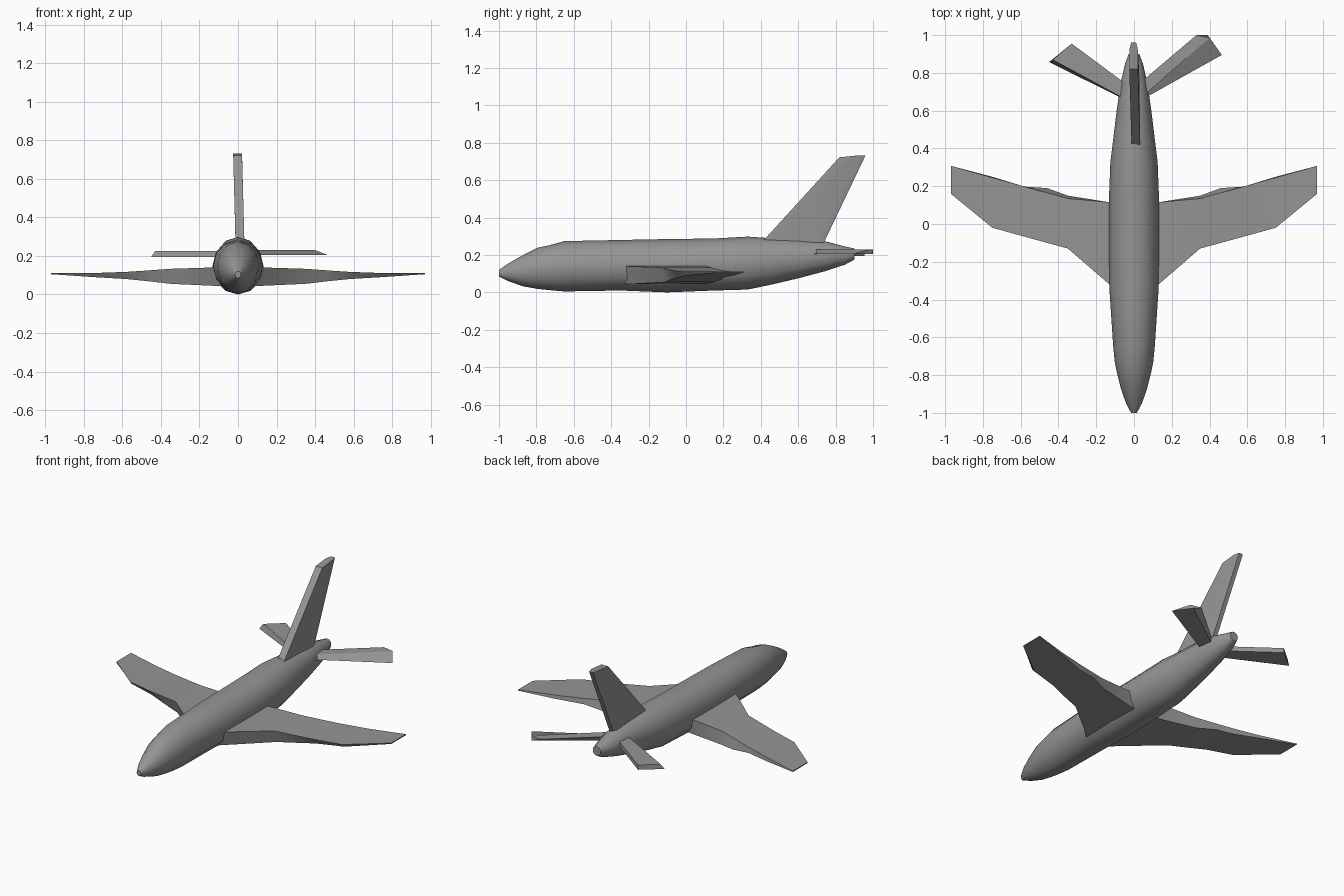
import bpy, bmesh, math
from mathutils import Vector

cube = bpy.data.objects.get("Cube")
if cube:
    bpy.data.objects.remove(cube, do_unlink=True)

grey = bpy.data.materials.new("plain grey")
grey.use_nodes = True
color = (0.3, 0.3, 0.3, 1)
grey.diffuse_color = color
grey.node_tree.nodes["Principled BSDF"].inputs["Base Color"].default_value = color


def loft(name, rings, angle):
    """Skin a list of equal-length point rings and cap both ends."""
    bm = bmesh.new()
    loops = [[bm.verts.new(Vector(p)) for p in ring] for ring in rings]
    n = len(loops[0])
    for a, b in zip(loops, loops[1:]):
        for i in range(n):
            j = (i + 1) % n
            bm.faces.new((a[i], a[j], b[j], b[i]))
    bm.faces.new(loops[0])
    bm.faces.new(loops[-1])
    bmesh.ops.recalc_face_normals(bm, faces=bm.faces)
    mesh = bpy.data.meshes.new(name)
    bm.to_mesh(mesh)
    bm.free()
    mesh.materials.append(grey)
    obj = bpy.data.objects.new(name, mesh)
    bpy.context.collection.objects.link(obj)
    bpy.ops.object.select_all(action='DESELECT')
    obj.select_set(True)
    bpy.context.view_layer.objects.active = obj
    bpy.ops.object.shade_smooth_by_angle(angle=math.radians(angle))
    return obj


# Fuselage: y, bottom, top, half width
stations = [
    (-1.0, .085, .12, .015), (-.95, .06, .155, .042), (-.87, .032, .2, .07),
    (-.79, .018, .24, .09), (-.73, .012, .252, .102), (-.65, .005, .274, .11),
    (-.35, .01, .28, .13), (-.1, 0, .285, .132), (.15, .01, .288, .132),
    (.33, .015, .298, .125), (.45, .04, .29, .11), (.6, .075, .284, .092),
    (.75, .115, .272, .07), (.85, .148, .245, .047), (.9, .175, .235, .028),
]
SIDES = 12


def ring(y, low, high, half):
    mid, tall = (low + high) / 2, (high - low) / 2
    turns = [2 * math.pi * i / SIDES for i in range(SIDES)]
    return [(half * math.sin(t), y, mid + tall * math.cos(t)) for t in turns]


loft("fuselage", [ring(*s) for s in stations], 40)

# Wings: x, then leading y, trailing y and z of the top and of the bottom
ribs = [
    (.06, -.38, .115, .14, -.35, .1, .045),
    (.13, -.32, .115, .14, -.285, .11, .045),
    (.35, -.13, .135, .133, -.11, .15, .055),
    (.46, -.1, .165, .125, -.08, .19, .068),
    (.58, -.067, .198, .117, -.04, .198, .08),
    (.75, -.02, .245, .111, 0, .25, .09),
    (.97, .16, .308, .111, .16, .308, .105),
]
for side, label in ((1, "left"), (-1, "right")):
    rings = [[(side * x, lt, zt), (side * x, tt, zt), (side * x, tb, zb), (side * x, lb, zb)]
             for x, lt, tt, zt, lb, tb, zb in ribs]
    loft(label + "_wing", rings, 25)


# Tailplanes: swept slabs with slightly undercut tips
def tailplane(name, root, top_tip, low_tip, low, high):
    rings = []
    for top, bottom in ((root, root), (top_tip, low_tip)):
        rings.append([(*top[0], high), (*top[1], high), (*bottom[1], low), (*bottom[0], low)])
    loft(name, rings, 20)


tailplane("left_tailplane", [(0, .635), (0, .72)],
          [(.4, .985), (.33, 1.0)], [(.465, .895), (.39, 1.0)], .205, .23)
tailplane("right_tailplane", [(0, .635), (0, .71)],
          [(-.43, .87), (-.33, .955)], [(-.45, .857), (-.33, .955)], .195, .225)


# Fin: blunt leading edge, bevelled trailing edge
def fin_section(front, back, low_front, low_back, centre, half):
    rear = half * .6
    return [(centre - half, front, low_front), (centre + half, front, low_front),
            (centre + half, back - .04, low_back), (centre + rear, back, low_back),
            (centre - rear, back, low_back), (centre - half, back - .04, low_back)]


loft("fin", [fin_section(.38, .72, .24, .23, .011, .023),
             fin_section(.82, .96, .722, .732, -.002, .023)], 20)
